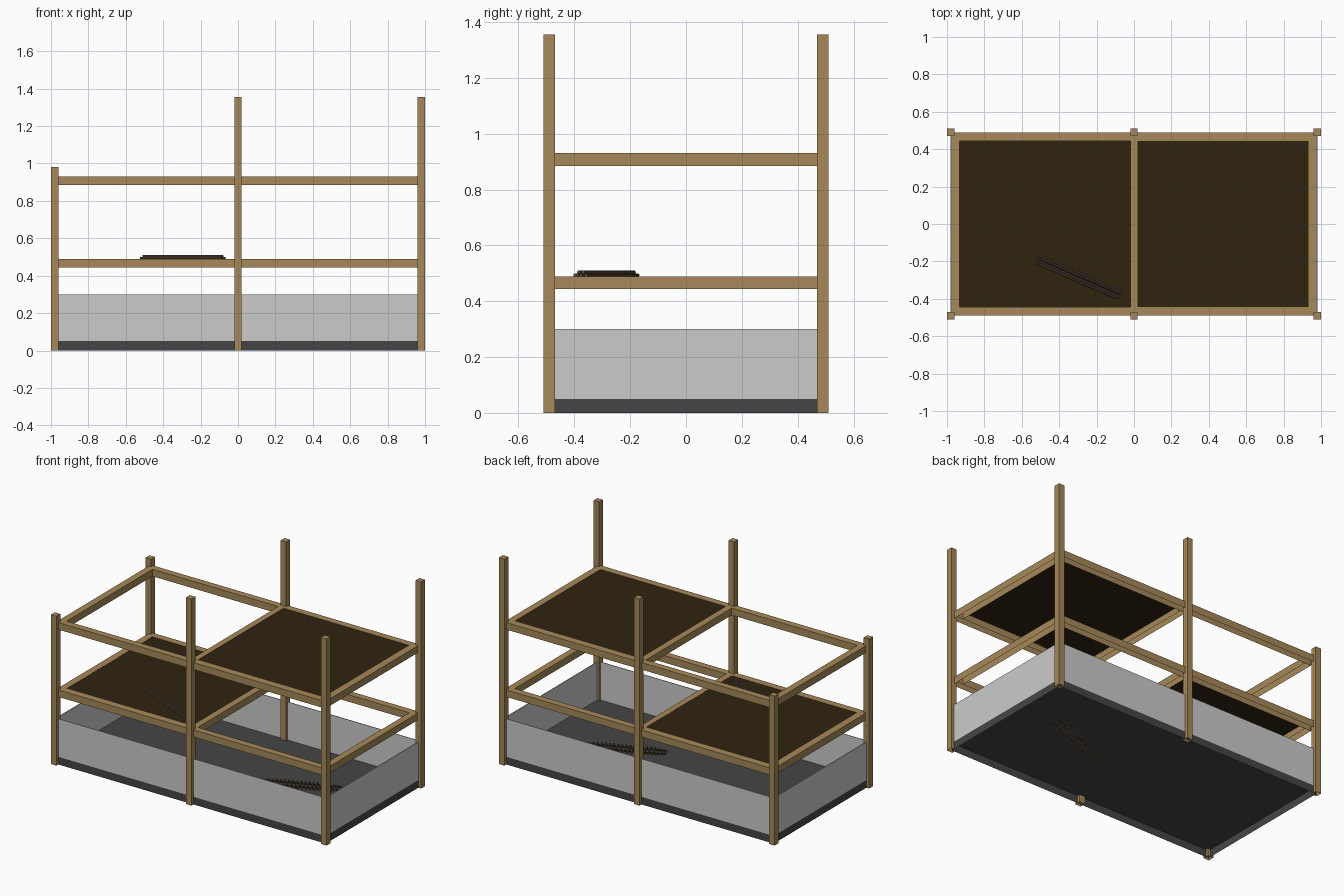
import bpy, bmesh, math
from mathutils import Matrix, Vector

if "Cube" in bpy.data.objects:
    bpy.data.objects.remove(bpy.data.objects["Cube"])


def mat(name, rgb):
    m = bpy.data.materials.new(name)
    m.diffuse_color = (*rgb, 1)
    m.use_nodes = True
    m.node_tree.nodes["Principled BSDF"].inputs["Base Color"].default_value = m.diffuse_color
    return m


wood = mat("wood", (0.38, 0.25, 0.1))
dark = mat("dark_board", (0.028, 0.017, 0.005))
rubber = mat("dark_grey", (0.06, 0.06, 0.06))
stick = mat("stick_brown", (0.13, 0.085, 0.05))


def box(name, x0, x1, y0, y1, z0, z1, m=None, open_bottom=True):
    """Box between the given limits, normally without its underside."""
    bm = bmesh.new()
    bmesh.ops.create_cube(bm, size=1, matrix=Matrix.Diagonal((x1 - x0, y1 - y0, z1 - z0, 1)))
    if open_bottom:
        bm.normal_update()
        under = [f for f in bm.faces if f.normal.z < -0.5]
        bmesh.ops.delete(bm, geom=under, context='FACES_ONLY')
    me = bpy.data.meshes.new(name)
    bm.to_mesh(me)
    bm.free()
    o = bpy.data.objects.new(name, me)
    bpy.context.collection.objects.link(o)
    o.location = ((x0 + x1) / 2, (y0 + y1) / 2, (z0 + z1) / 2)
    if m:
        me.materials.append(m)
    return o


def rod(name, a, b, r, m):
    a, b = Vector(a), Vector(b)
    d = b - a
    bpy.ops.mesh.primitive_cylinder_add(vertices=8, radius=r, depth=d.length, location=(a + b) / 2)
    o = bpy.context.object
    o.name = name
    o.rotation_mode = 'QUATERNION'
    o.rotation_quaternion = d.to_track_quat('Z', 'Y')
    o.data.materials.append(m)
    return o


# Posts: the left pair is shorter
for x, h in ((-0.98, 0.98), (0, 1.355), (0.98, 1.355)):
    for y in (-0.49, 0.49):
        box("post", x - 0.02, x + 0.02, y - 0.02, y + 0.02, 0, h, wood)

# Two levels of rails
for z in (0.443, 0.885):
    for s in (-1, 1):
        ya, yb = sorted((0.445 * s, 0.49 * s))
        box("long_rail", -0.975, 0.975, ya, yb, z, z + 0.046, wood)
        xa, xb = sorted((0.932 * s, 0.977 * s))
        box("end_rail", xa, xb, -0.445, 0.445, z, z + 0.046, wood)
    box("middle_rail", -0.02, 0.02, -0.445, 0.445, z, z + 0.046, wood)

# Shelf boards: low on the left, high on the right
box("lower_shelf", -0.932, -0.02, -0.445, 0.445, 0.48, 0.488, dark)
box("upper_shelf", 0.02, 0.932, -0.445, 0.445, 0.921, 0.929, dark)

# Tray: hollow base and thin walls
box("tray_floor", -0.98, 0.98, -0.49, 0.49, 0, 0.05, rubber)
for s in (-1, 1):
    ya, yb = sorted((0.486 * s, 0.49 * s))
    box("tray_side", -0.98, 0.98, ya, yb, 0.05, 0.3)
    xa, xb = sorted((0.976 * s, 0.98 * s))
    box("tray_end", xa, xb, -0.486, 0.486, 0.05, 0.3)

# Bundle of sticks lying on the lower shelf
along = Vector((math.cos(math.radians(-23.5)), math.sin(math.radians(-23.5)), 0))
side = Vector((-along.y, along.x, 0))
mid = Vector((-0.295, -0.285, 0.493))
for off, up, half in ((-0.021, 0, 0.235), (-0.007, 0, 0.245), (0.007, 0, 0.245),
                      (0.021, 0, 0.235), (-0.009, 0.011, 0.23), (0.009, 0.011, 0.23)):
    c = mid + side * off + Vector((0, 0, up))
    rod("shelf_stick", c - along * half, c + along * half, 0.006, stick)

# Slatted mat lying on the tray floor, just sunk into it
along = Vector((math.cos(math.radians(23)), math.sin(math.radians(23)), 0))
side = Vector((-along.y, along.x, 0))
mid = Vector((0.445, 0.0, 0.054))
n = 21
for i in range(n):
    t = i / (n - 1) * 2 - 1
    c = mid + along * t * 0.25
    w = 0.05 * math.sqrt(max(0.2, 1 - abs(t) ** 6))
    rod("mat_slat", c - side * w, c + side * w, 0.006, stick)
for s in (-0.025, 0.025):
    rod("mat_cord", mid + side * s - along * 0.25, mid + side * s + along * 0.25, 0.005, dark)
